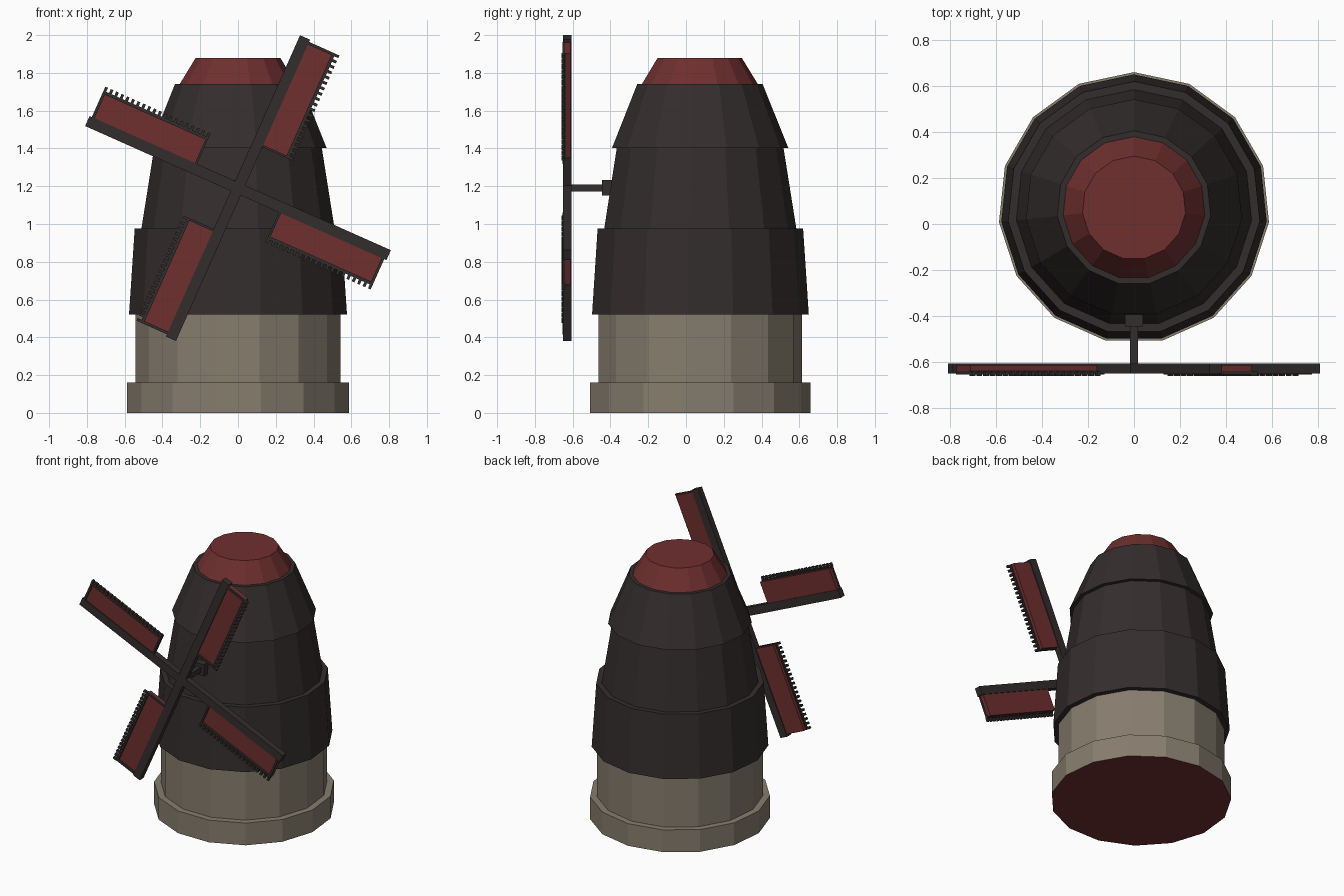
import bpy, bmesh, math
from mathutils import Matrix, Vector

if "Cube" in bpy.data.objects:
    bpy.data.objects.remove(bpy.data.objects["Cube"])

SIDES, CY = 15, 0.07           # tower facets and centre
HUB = Vector((0, 0, 1.19))     # sail axis


def material(name, rgb):
    m = bpy.data.materials.new(name)
    m.diffuse_color = (*rgb, 1)
    m.use_nodes = True
    m.node_tree.nodes["Principled BSDF"].inputs["Base Color"].default_value = m.diffuse_color
    return m


RED = material("dark red", (0.16, 0.028, 0.028))
DARK = material("charcoal brown", (0.034, 0.026, 0.026))
STONE = material("grey stone", (0.24, 0.205, 0.155))


def finish(name, bm, mats):
    bmesh.ops.recalc_face_normals(bm, faces=bm.faces)
    me = bpy.data.meshes.new(name)
    bm.to_mesh(me)
    bm.free()
    for m in mats:
        me.materials.append(m)
    ob = bpy.data.objects.new(name, me)
    bpy.context.collection.objects.link(ob)
    return ob


def lathe(name, profile, mats):
    """Closed 15-sided solid from (radius, z) points, a vertex facing +y."""
    bm = bmesh.new()
    rings = []
    for r, z in profile:
        rings.append([bm.verts.new((r * math.sin(2 * math.pi * i / SIDES),
                                    CY + r * math.cos(2 * math.pi * i / SIDES), z))
                      for i in range(SIDES)])
    for a, b in zip(rings, rings[1:]):
        for i in range(SIDES):
            j = (i + 1) % SIDES
            bm.faces.new((a[i], a[j], b[j], b[i]))
    bm.faces.new(rings[0])
    bm.faces.new(rings[-1])
    bm.normal_update()
    if len(mats) > 1:          # underside takes the second colour
        for f in bm.faces:
            if f.calc_center_median().z < 0.001:
                f.material_index = 1
    return finish(name, bm, mats)


def add_box(bm, x, y, z, mat=Matrix()):
    size = Vector((x[1] - x[0], y[1] - y[0], z[1] - z[0]))
    mid = Vector((sum(x), sum(y), sum(z))) / 2
    bmesh.ops.create_cube(bm, size=1, matrix=mat @ Matrix.Translation(mid) @ Matrix.Diagonal((*size, 1)))


# Tower
lathe("stone_base", [(0.59, 0), (0.59, 0.16), (0.545, 0.16), (0.545, 0.53)], [STONE, RED])
lathe("lower_skirt", [(0.58, 0.522), (0.55, 0.975)], [DARK])
lathe("middle_body", [(0.515, 0.97), (0.445, 1.41)], [DARK])
lathe("upper_skirt", [(0.472, 1.402), (0.335, 1.742)], [DARK])
lathe("roof_cap", [(0.312, 1.738), (0.225, 1.88)], [RED])

# Axle and its bearing block
bm = bmesh.new()
add_box(bm, (-0.018, 0.018), (-0.62, -0.42), (1.172, 1.208))
add_box(bm, (-0.04, 0.04), (-0.445, -0.36), (1.15, 1.232))
finish("axle", bm, [DARK])

# Four sails: local z runs out along the arm, local x is the panel side
spars, panels, frames, teeth = (bmesh.new() for _ in range(4))
for k in range(4):
    rot = Matrix.Translation(HUB) @ Matrix.Rotation(math.radians(24 + 90 * k), 4, 'Y')
    add_box(spars, (-0.029, 0.029), (-0.65, -0.606), (0.029, 0.873), rot)
    add_box(panels, (0.029, 0.178), (-0.643, -0.612), (0.255, 0.858), rot)
    # thin border on the panel front
    add_box(frames, (0.165, 0.182), (-0.655, -0.635), (0.25, 0.86), rot)
    add_box(frames, (0.029, 0.165), (-0.655, -0.635), (0.25, 0.262), rot)
    add_box(frames, (0.029, 0.165), (-0.655, -0.64), (0.845, 0.86), rot)
    for i in range(20):
        u = 0.25 + i * 0.0313
        add_box(teeth, (0.175, 0.205), (-0.66, -0.642), (u, u + 0.015), rot)
add_box(spars, (-0.029, 0.029), (-0.65, -0.606), (-0.029, 0.029),
        Matrix.Translation(HUB) @ Matrix.Rotation(math.radians(24), 4, 'Y'))
# small corner braces at the hub
add_box(spars, (-0.032, 0.032), (-0.649, -0.607), (-0.032, 0.032),
        Matrix.Translation(HUB) @ Matrix.Rotation(math.radians(69), 4, 'Y'))
finish("sail_arms", spars, [DARK])
finish("sail_panels", panels, [RED])
finish("sail_frames", frames, [DARK])
finish("sail_lattice_ends", teeth, [DARK])
